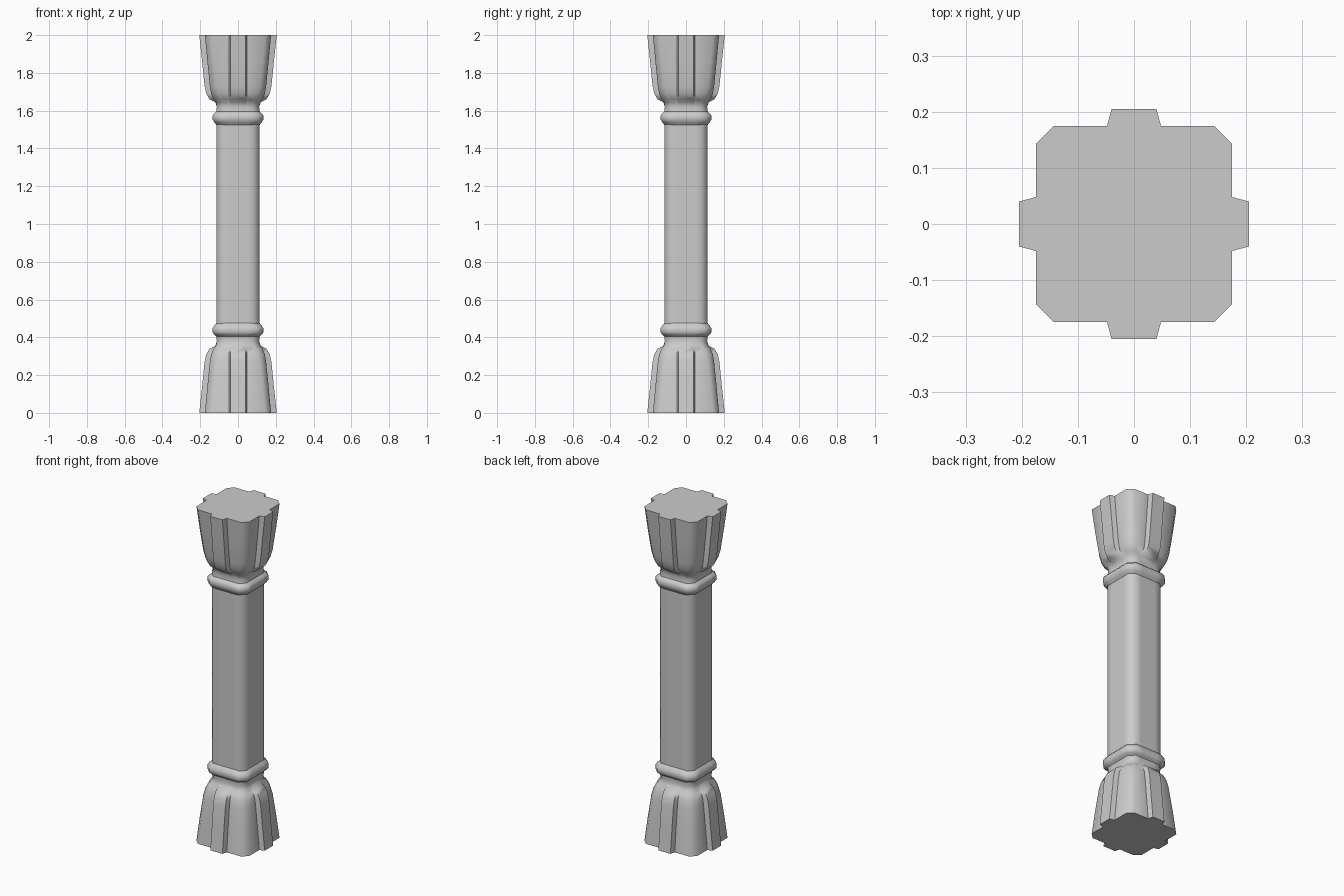
import bpy, bmesh
from math import radians
from mathutils import Matrix

if "Cube" in bpy.data.objects:
    bpy.data.objects.remove(bpy.data.objects["Cube"])

MID = 1.0  # height of the symmetry plane


def section(half, chamfer, tab, w_out, w_in):
    """Chamfered square with a tapered tab in the middle of each side."""
    side = [(half, -half + chamfer), (half, -w_in), (tab, -w_out),
            (tab, w_out), (half, w_in), (half, half - chamfer)]
    pts = []
    for k in range(4):
        c, s = ((1, 0), (0, 1), (-1, 0), (0, -1))[k]
        pts += [(x * c - y * s, x * s + y * c) for x, y in side]
    return pts


def loft(name, rows, cap=False):
    """Loft rows of (z, half, chamfer, tab) and mirror to the other end."""
    bm = bmesh.new()
    rings = []
    for z, half, chamfer, tab in rows:
        pts = section(half, chamfer, tab, 0.04, 0.048)
        rings.append([bm.verts.new((x, y, z - MID)) for x, y in pts])
    n = len(rings[0])
    for a, b in zip(rings, rings[1:]):
        for i in range(n):
            j = (i + 1) % n
            bm.faces.new((a[i], a[j], b[j], b[i]))
    if cap:
        bm.faces.new(rings[0][::-1])
    mesh = bpy.data.meshes.new(name)
    bm.to_mesh(mesh)
    bm.free()
    ob = bpy.data.objects.new(name, mesh)
    ob.location.z = MID
    bpy.context.collection.objects.link(ob)
    bpy.ops.object.select_all(action='DESELECT')
    ob.select_set(True)
    bpy.context.view_layer.objects.active = ob
    bpy.ops.object.shade_smooth_by_angle(angle=radians(55))
    mod = ob.modifiers.new("mirror_ends", 'MIRROR')
    mod.use_axis = (False, False, True)
    mod.merge_threshold = 0.0001
    return ob


# Flared foot and matching capital with a tab on each side
loft("flared_ends", [
    (0.00, 0.175, 0.032, 0.205),
    (0.14, 0.162, 0.032, 0.190),
    (0.27, 0.149, 0.034, 0.177),
    (0.31, 0.142, 0.036, 0.168),
    (0.34, 0.130, 0.036, 0.150),
    (0.355, 0.117, 0.034, 0.120),
    (0.38, 0.112, 0.032, 0.112),
    (0.405, 0.115, 0.032, 0.115)], cap=True)

# Moulded collars next to the shaft
loft("collars", [(z, r, 0.036, r) for z, r in (
    (0.405, 0.115), (0.415, 0.127), (0.425, 0.134), (0.448, 0.134),
    (0.462, 0.126), (0.475, 0.115))])

# Chamfered square shaft (lower half, mirrored at the middle)
loft("shaft", [(0.47, 0.115, 0.032, 0.115), (MID, 0.115, 0.032, 0.115)])
